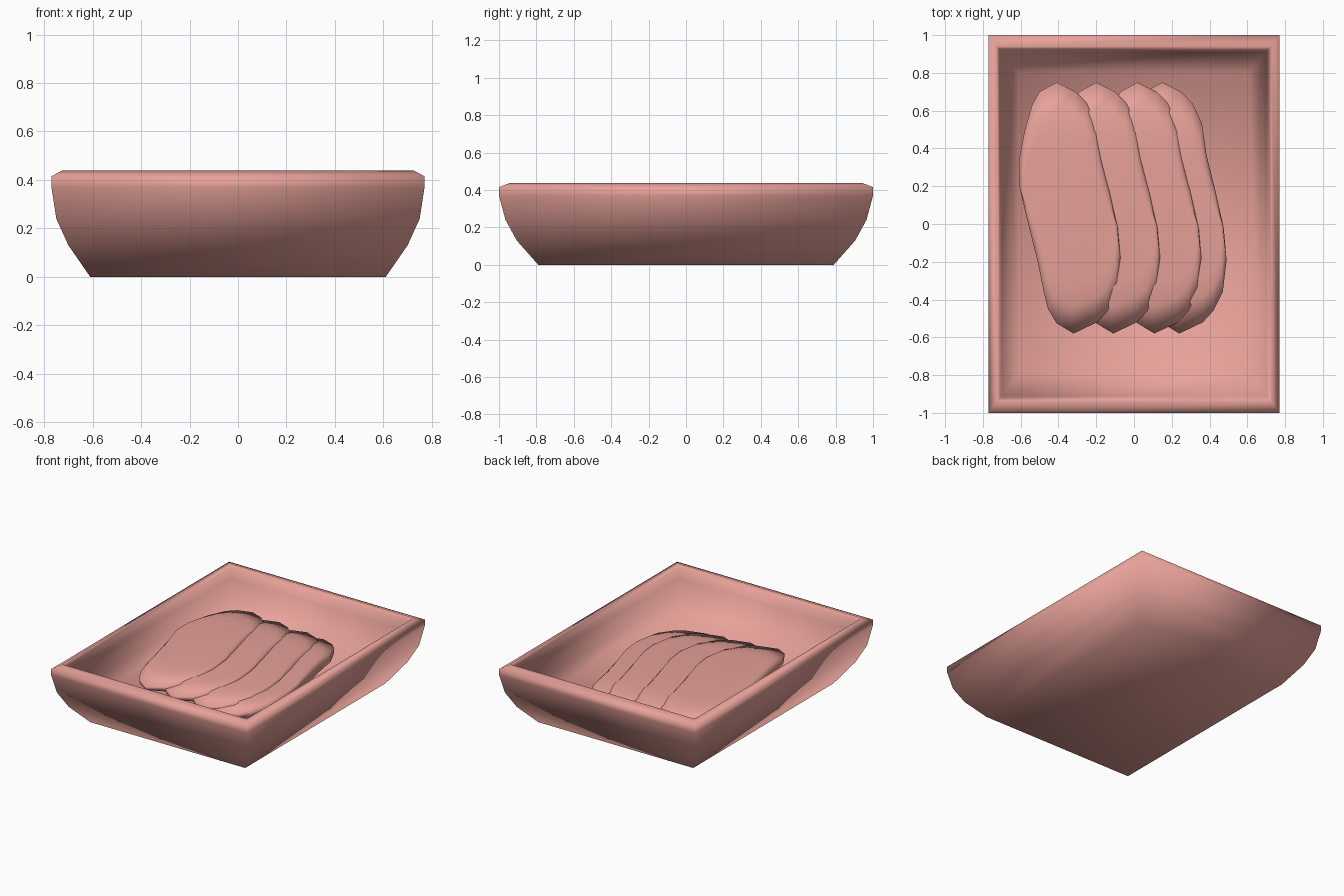
import bpy, bmesh

if "Cube" in bpy.data.objects:
    bpy.data.objects.remove(bpy.data.objects["Cube"])

mat = bpy.data.materials.new("pink")
mat.diffuse_color = (0.80, 0.36, 0.32, 1)
mat.use_nodes = True
mat.node_tree.nodes["Principled BSDF"].inputs["Base Color"].default_value = mat.diffuse_color


def loft(name, rings):
    """Skin a stack of closed rings and cap both ends."""
    bm = bmesh.new()
    loops = [[bm.verts.new(p) for p in ring] for ring in rings]
    n = len(loops[0])
    for a, b in zip(loops, loops[1:]):
        for i in range(n):
            j = (i + 1) % n
            bm.faces.new((a[i], a[j], b[j], b[i]))
    bm.faces.new(loops[0][::-1])
    bm.faces.new(loops[-1])
    bmesh.ops.recalc_face_normals(bm, faces=bm.faces)
    for f in bm.faces:
        f.smooth = True
    mesh = bpy.data.meshes.new(name)
    bm.to_mesh(mesh)
    bm.free()
    mesh.materials.append(mat)
    obj = bpy.data.objects.new(name, mesh)
    bpy.context.collection.objects.link(obj)
    return obj


# Tray: half width, half depth, height; up the outside, over the rim, down inside
profile = [(.61, .79, 0), (.70, .905, .13), (.75, .965, .24), (.77, 1.0, .37),
           (.77, 1.0, .415), (.727, .94, .438), (.712, .924, .415),
           (.70, .91, .35), (.67, .87, .24), (.61, .80, .135)]
loft("tray", [[(-x, -y, z), (x, -y, z), (x, y, z), (-x, y, z)] for x, y, z in profile])

# Slice outline seen from above
outline = [(-.41, .75), (-.50, .70), (-.54, .63), (-.58, .49), (-.605, .36),
           (-.605, .19), (-.56, 0), (-.51, -.20), (-.48, -.35), (-.455, -.45),
           (-.41, -.525), (-.32, -.58), (-.195, -.52), (-.14, -.46), (-.09, -.36),
           (-.07, -.19), (-.085, -.02), (-.13, .18), (-.175, .36), (-.20, .53),
           (-.25, .64), (-.31, .70)]


def slice_ring(scale_x, scale_y, dx, z, droop=0):
    # shrink towards the leaning centre line; the two ends droop
    pts = []
    for x, y in outline:
        t = (y - .085) / .665
        mid = -.34 - .07 * max(-1, min(1, t * 1.33))
        pts.append((mid + (x - mid) * scale_x + dx, .085 + (y - .085) * scale_y,
                    z - droop * t ** 4))
    return pts


# Four overlapping slices, the left one on top
for i, dx in enumerate((0, .21, .428, .56)):
    base = .185 + (3 - i) * .014
    loft(f"slice_{i + 1}", [slice_ring(.99, .99, dx, base - .004),
                            slice_ring(1, 1, dx, base + .056, .036),
                            slice_ring(.97, .78, dx, base + .070, .010),
                            slice_ring(.90, .62, dx, base + .072)])
